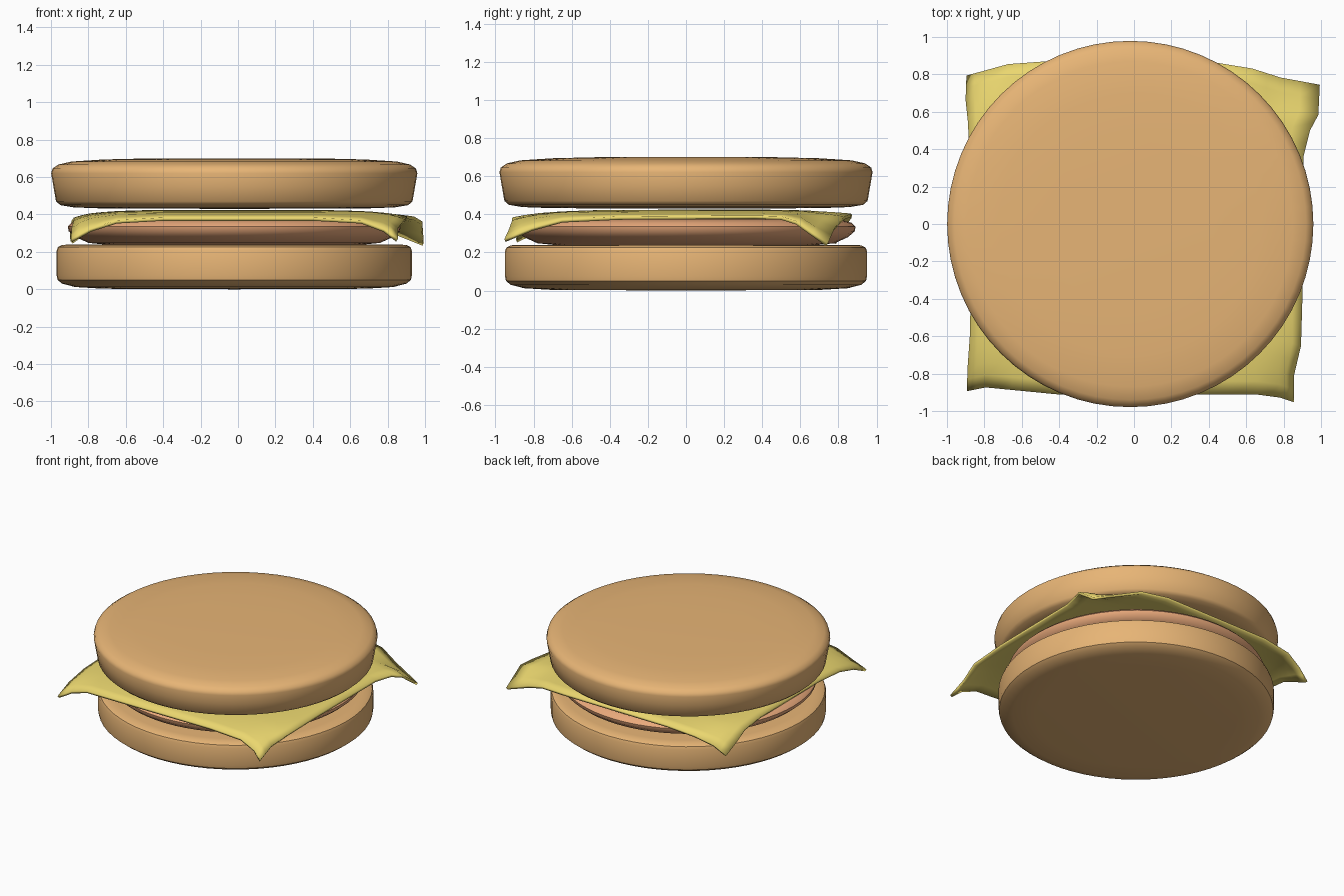
import bpy, math
from mathutils import Vector

if "Cube" in bpy.data.objects:
    bpy.data.objects.remove(bpy.data.objects["Cube"])


def make_object(name, verts, faces, color, angle):
    mesh = bpy.data.meshes.new(name)
    mesh.from_pydata(verts, [], faces)
    mesh.update()
    obj = bpy.data.objects.new(name, mesh)
    bpy.context.collection.objects.link(obj)
    mat = bpy.data.materials.new(name + "_color")
    mat.diffuse_color = (*color, 1)
    mat.use_nodes = True
    mat.node_tree.nodes["Principled BSDF"].inputs["Base Color"].default_value = mat.diffuse_color
    mesh.materials.append(mat)
    bpy.ops.object.select_all(action='DESELECT')
    obj.select_set(True)
    bpy.context.view_layer.objects.active = obj
    bpy.ops.object.shade_smooth_by_angle(angle=math.radians(angle))
    return obj


def lathe(name, profile, color, center=(-0.02, 0.0), sides=64):
    """Spin a (radius, z) profile, listed bottom to top, with poles at both ends."""
    cx, cy = center
    rings = profile[1:-1]
    verts = [(cx + r * math.cos(2 * math.pi * i / sides),
              cy + r * math.sin(2 * math.pi * i / sides), z)
             for r, z in rings for i in range(sides)]
    bottom, top = len(verts), len(verts) + 1
    verts += [(cx, cy, profile[0][1]), (cx, cy, profile[-1][1])]
    last = (len(rings) - 1) * sides
    faces = []
    for i in range(sides):
        j = (i + 1) % sides
        faces.append((bottom, j, i))
        faces.append((top, last + i, last + j))
        for k in range(0, last, sides):
            faces.append((k + i, k + j, k + sides + j, k + sides + i))
    return make_object(name, verts, faces, color, 40)


BUN = (0.80, 0.46, 0.18)

# Buns
lathe("bottom_bun", [(0, 0), (0.70, 0.003), (0.85, 0.012), (0.92, 0.03), (0.945, 0.05),
                     (0.95, 0.075), (0.95, 0.205), (0.943, 0.225), (0.92, 0.237),
                     (0.87, 0.24), (0, 0.24)], BUN)
lathe("top_bun", [(0, 0.43), (0.70, 0.432), (0.86, 0.438), (0.93, 0.45), (0.953, 0.47),
                  (0.967, 0.55), (0.979, 0.62), (0.972, 0.645), (0.94, 0.667),
                  (0.87, 0.683), (0.70, 0.694), (0.45, 0.70), (0, 0.70)], BUN)

# Patty, with rounded underside
lathe("patty", [(0, 0.238), (0.70, 0.24), (0.78, 0.248), (0.85, 0.28), (0.885, 0.31),
                (0.89, 0.335), (0.87, 0.355), (0.81, 0.372), (0, 0.376)], (0.82, 0.40, 0.20))

# Cheese slice: patch spanned by four edge curves, drooping at the corners
PARAMS = [-1, -0.85, -0.7, -0.4, 0.4, 0.7, 0.85, 1]
FRONT = [(-0.89, -0.89, 0.26), (-0.79, -0.87, 0.315), (-0.65, -0.885, 0.36), (-0.4, -0.91, 0.375),
         (0.4, -0.91, 0.375), (0.66, -0.91, 0.36), (0.78, -0.925, 0.315), (0.85, -0.95, 0.262)]
BACK = [(-0.89, 0.79, 0.25), (-0.80, 0.815, 0.315), (-0.67, 0.853, 0.365), (-0.45, 0.87, 0.39),
        (0.42, 0.865, 0.395), (0.63, 0.83, 0.38), (0.78, 0.78, 0.325), (0.99, 0.74, 0.24)]
LEFT = [(-0.89, -0.89, 0.26), (-0.885, -0.76, 0.32), (-0.875, -0.6, 0.36), (-0.87, -0.35, 0.375),
        (-0.875, 0.35, 0.375), (-0.885, 0.55, 0.36), (-0.895, 0.66, 0.315), (-0.89, 0.79, 0.25)]
RIGHT = [(0.85, -0.95, 0.262), (0.85, -0.81, 0.32), (0.89, -0.65, 0.365), (0.90, -0.35, 0.38),
         (0.905, 0.36, 0.385), (0.94, 0.50, 0.38), (0.983, 0.58, 0.355), (0.99, 0.74, 0.24)]


def along(curve, t):
    for i in range(len(PARAMS) - 1):
        a, b = PARAMS[i], PARAMS[i + 1]
        if t <= b:
            return Vector(curve[i]).lerp(Vector(curve[i + 1]), (t - a) / (b - a))
    return Vector(curve[-1])


def cheese_point(u, v):
    s, t = (u + 1) / 2, (v + 1) / 2
    corners = Vector(FRONT[0]).lerp(Vector(FRONT[-1]), s).lerp(
        Vector(BACK[0]).lerp(Vector(BACK[-1]), s), t)
    p = (along(FRONT, u).lerp(along(BACK, u), t)
         + along(LEFT, v).lerp(along(RIGHT, v), s) - corners)
    # flat centre that blends into the drooping rim
    a, b = abs(u), abs(v)
    if max(a, b) < 1:
        edge_z = (along(FRONT if v < 0 else BACK, u).z if b >= a
                  else along(LEFT if u < 0 else RIGHT, v).z)
        p.z = 0.415 + (edge_z - 0.415) * max(a, b) ** 5
    return p


steps = [-1, -0.925, -0.85, -0.775, -0.7, -0.55, -0.4, 0, 0.4, 0.55, 0.7, 0.775, 0.85, 0.925, 1]
n = len(steps)
verts = [cheese_point(u, v) for v in steps for u in steps]
faces = [(j * n + i, j * n + i + 1, (j + 1) * n + i + 1, (j + 1) * n + i)
         for j in range(n - 1) for i in range(n - 1)]
cheese = make_object("cheese_slice", verts, faces, (0.83, 0.68, 0.16), 50)
solid = cheese.modifiers.new("thickness", 'SOLIDIFY')
solid.thickness = 0.018
solid.offset = 0
